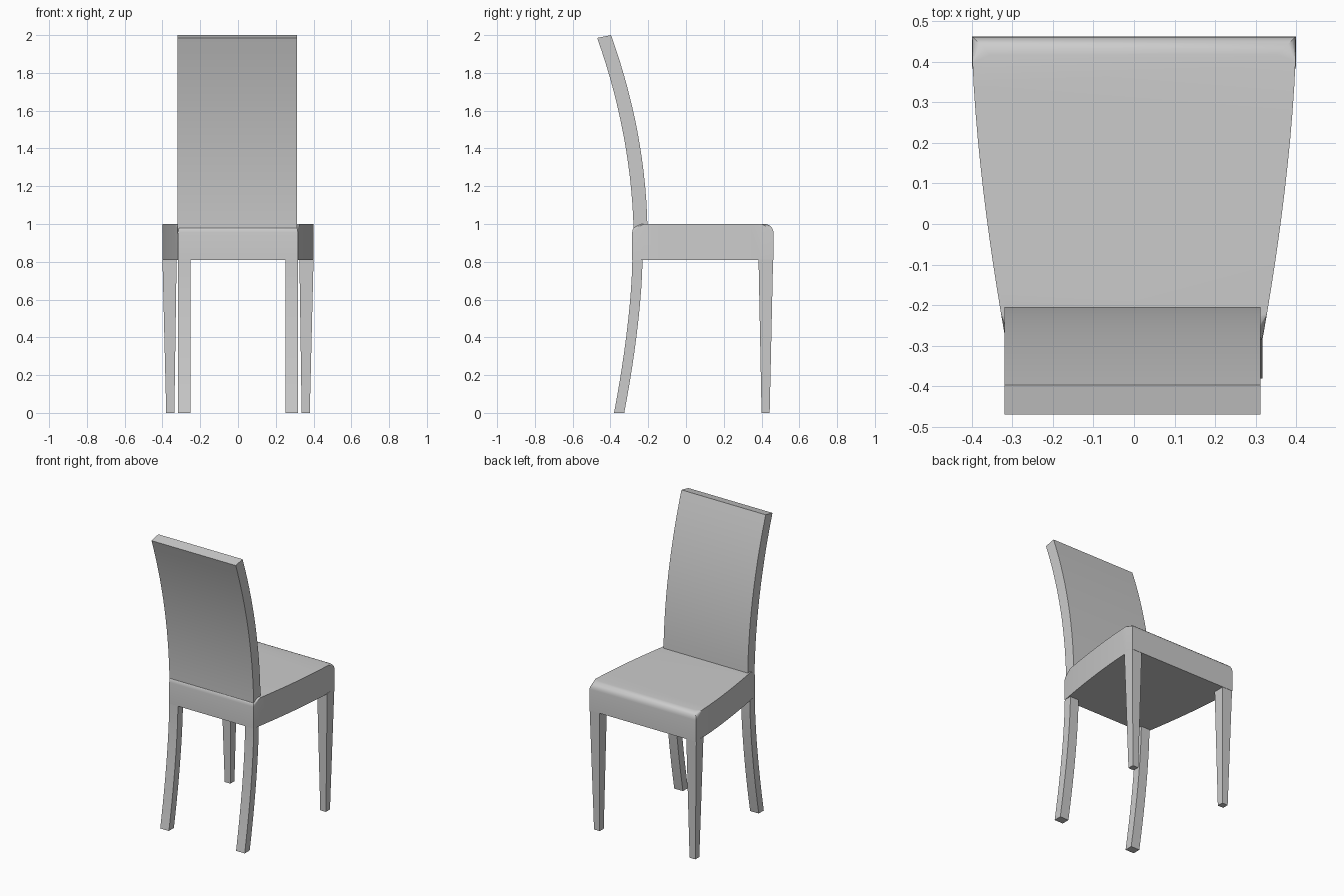
import bpy
import bmesh

cube = bpy.data.objects.get("Cube")
if cube:
    bpy.data.objects.remove(cube, do_unlink=True)

grey = bpy.data.materials.new("plain_grey")
grey.use_nodes = True
grey.diffuse_color = (0.6, 0.6, 0.6, 1)
grey.node_tree.nodes["Principled BSDF"].inputs["Base Color"].default_value = (0.6, 0.6, 0.6, 1)


def finish(name, bm, angle=None):
    """Turn a bmesh into a coloured object, smooth below the given angle."""
    bmesh.ops.recalc_face_normals(bm, faces=bm.faces)
    mesh = bpy.data.meshes.new(name)
    bm.to_mesh(mesh)
    bm.free()
    mesh.materials.append(grey)
    obj = bpy.data.objects.new(name, mesh)
    bpy.context.collection.objects.link(obj)
    if angle:
        bpy.ops.object.select_all(action='DESELECT')
        obj.select_set(True)
        bpy.context.view_layer.objects.active = obj
        bpy.ops.object.shade_smooth_by_angle(angle=angle)
    return obj


def loft(rings):
    """Skin a list of equal point rings and cap both ends."""
    bm = bmesh.new()
    loops = [[bm.verts.new(p) for p in ring] for ring in rings]
    for a, b in zip(loops, loops[1:]):
        n = len(a)
        for i in range(n):
            j = (i + 1) % n
            bm.faces.new((a[i], a[j], b[j], b[i]))
    bm.faces.new(loops[0])
    bm.faces.new(loops[-1])
    return bm


def rect(x0, x1, y0, y1, z):
    return [(x0, y0, z), (x1, y0, z), (x1, y1, z), (x0, y1, z)]


def mix(a, b, t):
    return a + (b - a) * t


# Seat: bowed sides narrowing to the back, rounded upper rim
Y_BACK, Y_FRONT = -0.285, 0.463
STEPS = 12
side = []
for i in range(STEPS + 1):
    t = i / STEPS
    side.append((0.4 - 0.083 * t ** 1.6, mix(Y_FRONT, Y_BACK, t)))
outline = side + [(-x, y) for x, y in reversed(side)]
bm = loft([[(x, y, z) for x, y in outline] for z in (0.81, 1.0)])
rim = [e for e in bm.edges if all(v.co.z > 0.99 for v in e.verts)]
bmesh.ops.bevel(bm, geom=rim, offset=0.045, segments=5, profile=0.5, affect='EDGES')
finish("seat", bm, 0.6)

# Backrest: side profile leaning backwards in an arc
rings = []
for i in range(15):
    t = i / 14
    lean = 0.02 * t + 0.173 * t ** 2
    rear = (-0.277 - lean, mix(0.95, 1.985, t))
    front = (-0.204 - lean, mix(0.98, 2.0, t))
    rings.append([(-0.32, *rear), (0.312, *rear), (0.312, *front), (-0.32, *front)])
finish("backrest", loft(rings), 0.6)

# Legs: straight tapered pair under the open edge, curved pair under the backrest
for name, s in (("left", 1), ("right", -1)):
    taper = [rect(s * 0.337, s * 0.38, 0.4, 0.443, 0),
             rect(s * 0.325, s * 0.4, 0.384, 0.461, 0.815)]
    finish("tapered_leg_" + name, loft(taper))

    curve = []
    for i in range(11):
        t = i / 10
        sweep = 0.097 * (1 - t) ** 1.6
        curve.append(rect(s * 0.252, s * 0.317, -0.284 - sweep, -0.23 - sweep, 0.815 * t))
    finish("curved_leg_" + name, loft(curve), 0.6)
